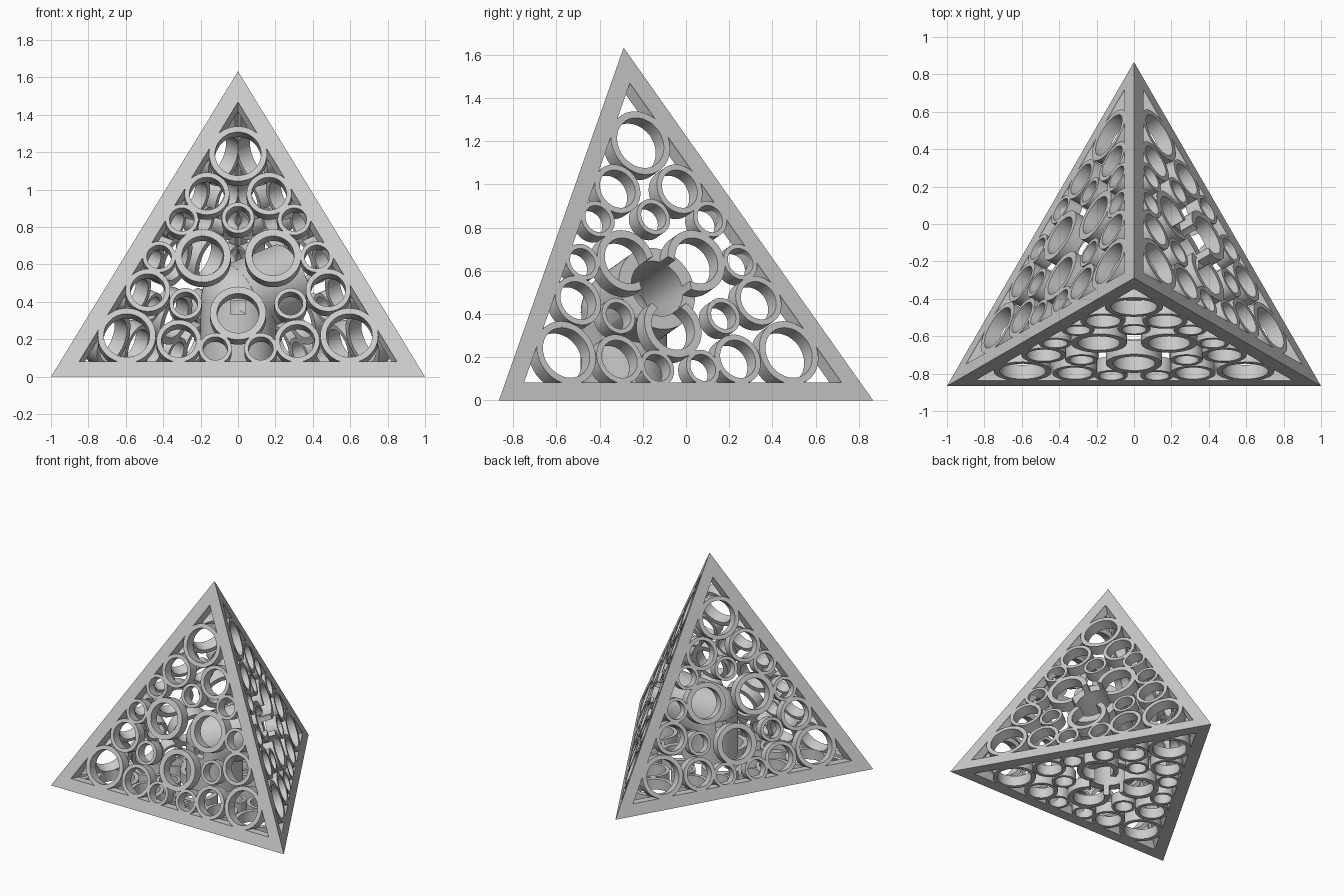
import bpy, bmesh
from math import pi, cos, sin, sqrt, radians
from mathutils import Matrix, Vector

cube = bpy.data.objects.get("Cube")
if cube:
    bpy.data.objects.remove(cube)

GREY = 0.6
mat = bpy.data.materials.new("plain grey")
mat.use_nodes = True
mat.diffuse_color = (GREY, GREY, GREY, 1)
mat.node_tree.nodes["Principled BSDF"].inputs["Base Color"].default_value = (GREY, GREY, GREY, 1)

INRADIUS = 1 / sqrt(3)          # of a face with edge 2
HEIGHT = 2 * sqrt(2 / 3)        # of the solid
THICK = 0.08                    # lattice depth
BORE, PIPE = 0.135, 0.2         # inner and outer pipe radius
MIDDLE = Vector((0, -INRADIUS / 2, HEIGHT / 4))
AXIS = Matrix.Translation((0, -INRADIUS / 2, 0))


def finish(bm, name, matrix):
    bmesh.ops.recalc_face_normals(bm, faces=bm.faces)
    mesh = bpy.data.meshes.new(name)
    bm.to_mesh(mesh)
    bm.free()
    mesh.transform(matrix)
    mesh.materials.append(mat)
    ob = bpy.data.objects.new(name, mesh)
    bpy.context.collection.objects.link(ob)
    return ob


def hoop(bm, profile, sides, cx=0, cy=0):
    """Closed profile of (radius, z) swept round a centre."""
    loops = []
    for i in range(sides):
        a = pi / 2 + 2 * pi * i / sides
        loops.append([bm.verts.new((cx + r * cos(a), cy + r * sin(a), z)) for r, z in profile])
    n = len(profile)
    for i in range(sides):
        p, q = loops[i], loops[(i + 1) % sides]
        for j in range(n):
            k = (j + 1) % n
            bm.faces.new((p[j], q[j], q[k], p[k]))


def rings(name, matrix, specs):
    bm = bmesh.new()
    for x, y, outer, inner in specs:
        profile = [(outer, 0), (outer, -THICK), (inner, -THICK), (inner, 0)]
        hoop(bm, profile, 48, x, y)
    return finish(bm, name, matrix)


def rod(name, matrix, radius, z0, z1):
    bm = bmesh.new()
    bmesh.ops.create_cone(bm, cap_ends=True, segments=64, radius1=radius, radius2=radius,
                          depth=z1 - z0, matrix=Matrix.Translation((0, 0, (z0 + z1) / 2)))
    return finish(bm, name, matrix)


def ball(name, radius):
    bm = bmesh.new()
    bmesh.ops.create_uvsphere(bm, u_segments=48, v_segments=25, radius=radius)
    return finish(bm, name, Matrix.Translation(MIDDLE))


def combine(ob, tool, operation):
    mod = ob.modifiers.new("cut", 'BOOLEAN')
    mod.operation, mod.object, mod.solver = operation, tool, 'EXACT'
    bpy.context.view_layer.objects.active = ob
    bpy.ops.object.modifier_apply(modifier=mod.name)


# Face frames: local z points outward, local y to one corner
def face_matrix(normal, up, centre):
    right = up.cross(normal)
    return Matrix.Translation(centre) @ Matrix((right, up, normal)).transposed().to_4x4()


lean = 1 / 3
front = face_matrix(Vector((0, -sqrt(1 - lean ** 2), lean)),
                    Vector((0, lean, sqrt(1 - lean ** 2))),
                    Vector((0, -INRADIUS * 7 / 6, HEIGHT / 3)))


def turned(angle):
    return AXIS @ Matrix.Rotation(radians(angle), 4, 'Z') @ AXIS.inverted() @ front


faces = {
    "front": front,
    "right": turned(120),
    "left": turned(-120),
    "base": face_matrix(Vector((0, 0, -1)), Vector((0, 1, 0)), Vector((0, -INRADIUS / 2, 0))),
}

# Ring pattern: x, y from the face centre, outer and inner radius
pattern = [
    (0, 0.687, 0.155, 0.123),
    (0.166, 0.461, 0.12, 0.093), (-0.166, 0.461, 0.12, 0.093),
    (0.3, 0.314, 0.088, 0.066), (-0.3, 0.314, 0.088, 0.066),
    (0, 0.324, 0.087, 0.065),
]
hub = [(0, -0.217, 0.15, 0.112)]


def threefold(specs):
    out = []
    for k in range(3):
        c, s = cos(2 * pi * k / 3), sin(2 * pi * k / 3)
        out += [(c * x - s * y, s * x + c * y, ro, ri) for x, y, ro, ri in specs]
    return out


parts, helpers = [], []
for name, m in faces.items():
    # Triangular border, mitred to its neighbours
    bm = bmesh.new()
    edge, inner = 2 * INRADIUS, 2 * (INRADIUS - 0.087)
    miter = edge - 2 * THICK / sqrt(8)
    hoop(bm, [(edge, 0), (miter, -THICK), (inner, -THICK), (inner, 0)], 3)
    parts.append(finish(bm, name + "_border", m))
    parts.append(rings(name + "_rings", m, threefold(pattern)))
    hub_rings = rings(name + "_hub_rings", m, threefold(hub))
    parts.append(hub_rings)
    # Round opening through two of the faces
    if name in ("right", "base"):
        bore = rod(name + "_bore", m, BORE, -HEIGHT / 4, 0.1)
        combine(hub_rings, bore, 'DIFFERENCE')
        helpers.append(bore)

# Hollow elbow pipe joining the two openings
elbow = rod("elbow_pipe", faces["base"], PIPE, -HEIGHT / 4, -THICK)
arm = rod("elbow_arm", faces["right"], PIPE, -HEIGHT / 4, -THICK)
joint = ball("elbow_joint", PIPE - 0.001)
cavity = ball("elbow_cavity", BORE - 0.001)
combine(elbow, arm, 'UNION')
combine(elbow, joint, 'UNION')
for tool in helpers + [cavity]:
    combine(elbow, tool, 'DIFFERENCE')
helpers += [arm, joint, cavity]

# Small square windows in the pipe
for angle in (0, -120):
    bm = bmesh.new()
    bmesh.ops.create_cube(bm, size=1, matrix=Matrix.Translation((0, -0.16, 0.37))
                          @ Matrix.Diagonal((0.08, 0.28, 0.07, 1)))
    window = finish(bm, "window_cutter", AXIS @ Matrix.Rotation(radians(angle), 4, 'Z'))
    combine(elbow, window, 'DIFFERENCE')
    helpers.append(window)
parts.append(elbow)

for ob in helpers:
    bpy.data.objects.remove(ob)

bpy.ops.object.select_all(action='DESELECT')
for ob in parts:
    ob.select_set(True)
bpy.context.view_layer.objects.active = elbow
bpy.ops.object.shade_smooth_by_angle(angle=radians(35))
